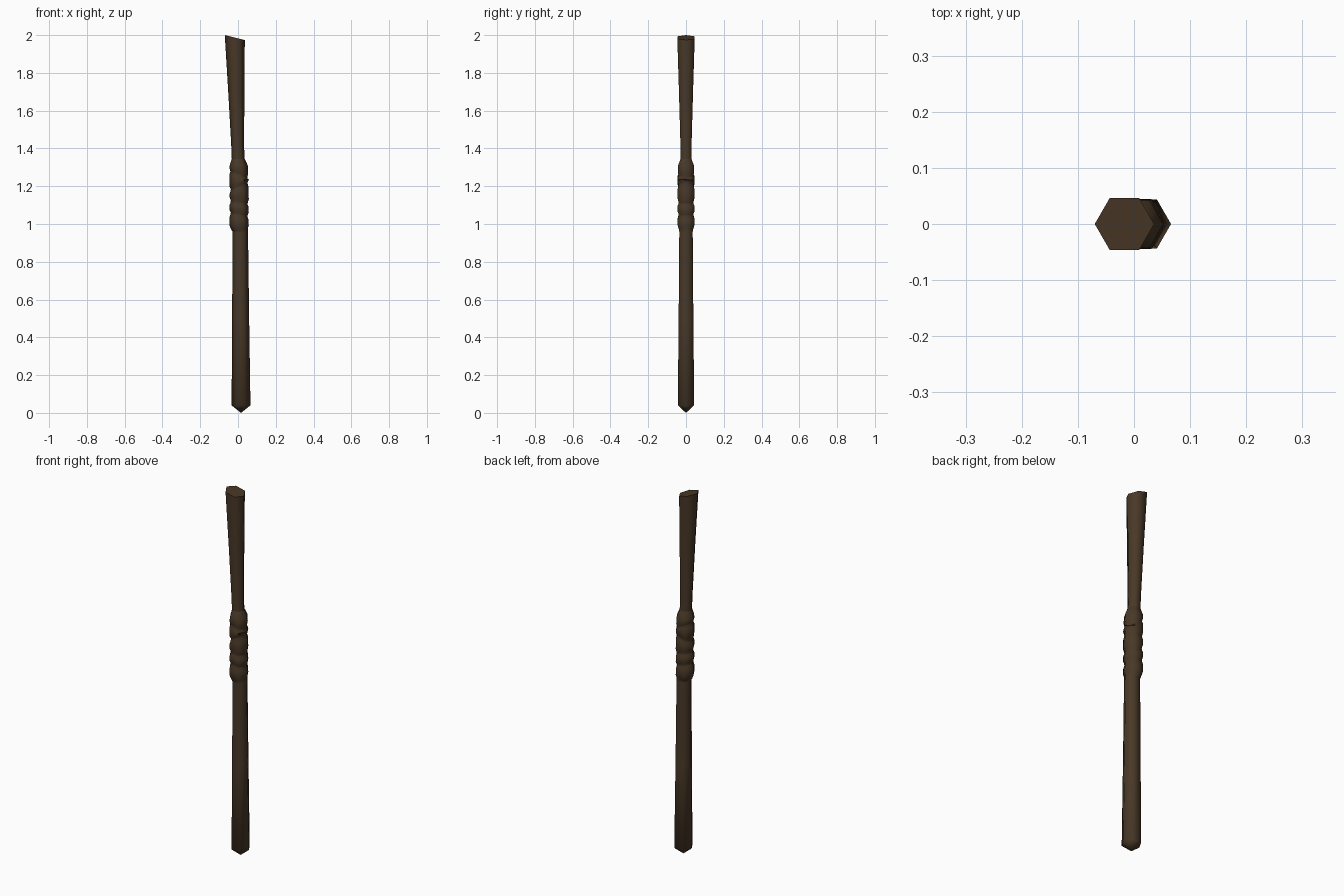
import bpy, bmesh, math

if "Cube" in bpy.data.objects:
    bpy.data.objects.remove(bpy.data.objects["Cube"])

wood = bpy.data.materials.new("dark brown wood")
wood.diffuse_color = (0.066, 0.040, 0.020, 1)
wood.use_nodes = True
wood.node_tree.nodes["Principled BSDF"].inputs["Base Color"].default_value = wood.diffuse_color


def loft(name, rings, cap_top=False, tip=None):
    """Six-sided loft. Ring = (z, centre x, radius, z rise at the +x corner)."""
    bm = bmesh.new()
    loops = []
    for z, cx, r, tilt in rings:
        loop = []
        for i in range(6):
            a = math.radians(60 * i)
            loop.append(bm.verts.new((cx + r * math.cos(a), r * math.sin(a),
                                      z + tilt * math.cos(a))))
        loops.append(loop)
    for lo, hi in zip(loops, loops[1:]):
        for i in range(6):
            j = (i + 1) % 6
            bm.faces.new((lo[i], lo[j], hi[j], hi[i]))
    if cap_top:
        bm.faces.new(loops[-1])
    if tip:
        p = bm.verts.new(tip)
        for i in range(6):
            bm.faces.new((loops[0][(i + 1) % 6], loops[0][i], p))
    bmesh.ops.recalc_face_normals(bm, faces=bm.faces)
    me = bpy.data.meshes.new(name)
    bm.to_mesh(me)
    bm.free()
    me.materials.append(wood)
    ob = bpy.data.objects.new(name, me)
    bpy.context.collection.objects.link(ob)
    bpy.ops.object.select_all(action='DESELECT')
    ob.select_set(True)
    bpy.context.view_layer.objects.active = ob
    bpy.ops.object.shade_smooth_by_angle(angle=math.radians(62))
    return ob


# lower shaft with pointed foot
low_end = (0.96, 0.012, 0.041, 0)
loft("lower_shaft", [(0.04, 0.016, 0.050, 0), (0.50, 0.014, 0.045, 0), low_end],
     tip=(0.016, 0, 0))

# wrapped grip: each band is (bottom z, bottom tilt, top z, top tilt)
up_start = (1.345, 0.001, 0.034, 0)
bands = [(0.975, 0.0, 1.045, -0.006), (1.055, -0.006, 1.108, -0.003),
         (1.118, -0.006, 1.194, 0.022), (1.204, 0.020, 1.259, -0.018)]
grip = [low_end]
for z0, t0, z1, t1 in bands:
    inset = 0.25 * (z1 - z0)
    grip += [(z0, 0.007, 0.045, t0), (z0 + inset, 0.006, 0.051, t0),
             (z1 - inset, 0.005, 0.051, t1), (z1, 0.005, 0.045, t1)]
grip += [(1.268, 0.004, 0.046, -0.018), (1.282, 0.004, 0.050, -0.014),
         (1.310, 0.004, 0.048, 0), up_start]
loft("grip_wrap", grip)

# upper shaft flaring to the slanted top
loft("upper_shaft", [up_start, (1.42, -0.002, 0.034, 0), (1.70, -0.009, 0.043, -0.004),
                     (1.987, -0.017, 0.053, -0.013)], cap_top=True)
